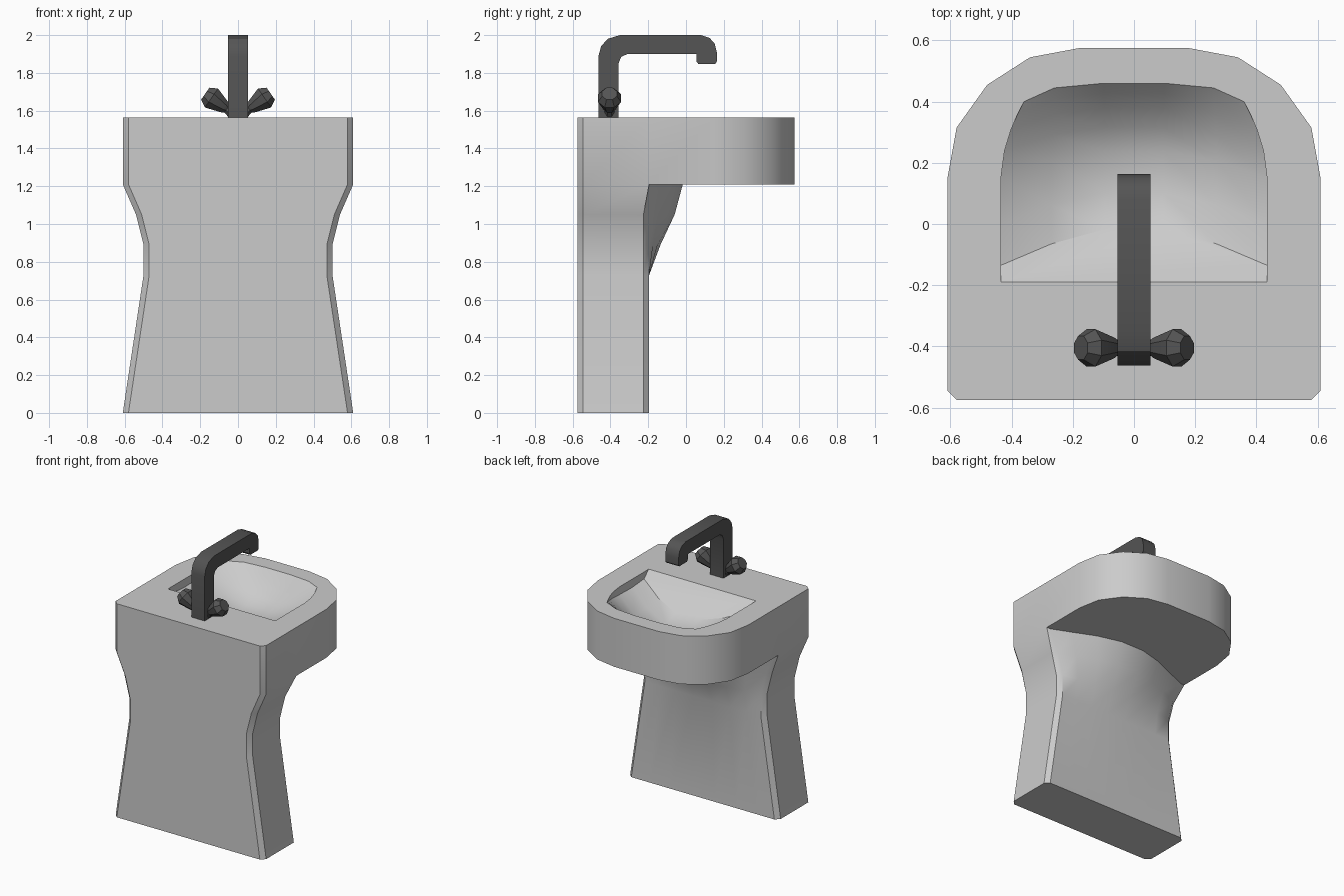
import bpy, bmesh, math
from mathutils import Vector

if "Cube" in bpy.data.objects:
    bpy.data.objects.remove(bpy.data.objects["Cube"])


def material(name, rgb):
    m = bpy.data.materials.new(name)
    m.diffuse_color = (*rgb, 1)
    m.use_nodes = True
    m.node_tree.nodes["Principled BSDF"].inputs["Base Color"].default_value = m.diffuse_color
    return m


CERAMIC = material("light grey ceramic", (0.6, 0.6, 0.6))
METAL = material("dark metal", (0.09, 0.09, 0.09))


def finish(bm, name, mat, angle=30):
    bmesh.ops.remove_doubles(bm, verts=bm.verts, dist=0.0005)
    bmesh.ops.recalc_face_normals(bm, faces=bm.faces)
    me = bpy.data.meshes.new(name)
    bm.to_mesh(me)
    bm.free()
    me.materials.append(mat)
    ob = bpy.data.objects.new(name, me)
    bpy.context.collection.objects.link(ob)
    bpy.ops.object.select_all(action='DESELECT')
    ob.select_set(True)
    bpy.context.view_layer.objects.active = ob
    bpy.ops.object.shade_smooth_by_angle(angle=math.radians(angle))
    return ob


def mirrored(half):
    """Close a half outline by reflecting it across x = 0."""
    return half + [(-p[0], *p[1:]) for p in reversed(half)]


def loft(bm, rings, closed=True):
    """Skin quads between successive rings of equal length."""
    rows = [[bm.verts.new(p) for p in r] for r in rings]
    n = len(rows[0])
    for a, b in zip(rows, rows[1:]):
        for i in range(n if closed else n - 1):
            j = (i + 1) % n
            bm.faces.new((a[i], a[j], b[j], b[i]))
    return rows


LOW, TOP = 1.21, 1.565
bm = bmesh.new()

# Pedestal: waisted rings whose back swells out under the basin
BULGE = [(0.435, 0.34), (0.27, 0.74), (0.095, 1.0)]


def pedestal_ring(z, w, swell, chamfer_y):
    half = [(w - 0.03, -0.575), (w, -0.545), (w, chamfer_y), (w - 0.03, -0.195)]
    half += [(x * (w - 0.03) / 0.58, -0.195 + swell * k) for x, k in BULGE]
    return [(x, y, z) for x, y in mirrored(half)]


rings = [pedestal_ring(*r) for r in (
    (0, 0.61, 0, -0.225), (0.73, 0.5, 0, -0.225), (0.89, 0.5, 0.06, -0.225),
    (1.05, 0.54, 0.135, -0.225), (LOW, 0.61, 0.178, -0.195))]
rows = loft(bm, rings)
bm.faces.new(rows[0])

# Basin wall, rounded towards the user side
outline = mirrored([(0.58, -0.575), (0.61, -0.545), (0.61, -0.195), (0.61, 0.15),
                    (0.58, 0.315), (0.48, 0.455), (0.34, 0.545), (0.18, 0.575)])
wall = loft(bm, [[(x, y, z) for x, y in outline] for z in (LOW, TOP)])

# Underside between the swelling and the curved wall
under = rings[-1][2:-2] + [(x, y, LOW) for x, y in reversed(outline[3:-3])]
face = bm.faces.new([bm.verts.new(p) for p in under])
bmesh.ops.triangulate(bm, faces=[face])

# Bowl: columns (front x, front y, depth, back x, back y) swept to the rim
COLUMNS = [(0.435, -0.135, 0.0, 0.36, 0.40), (0.435, -0.135, 0.05, 0.36, 0.40),
           (0.27, -0.065, 0.12, 0.26, 0.445), (0.095, -0.017, 0.165, 0.1, 0.46)]
STEPS = [0, 0.25, 0.533, 0.7, 0.83, 0.93, 1]


def bowl_row(t):
    row = []
    for fx, fy, d, bx, by in COLUMNS:
        s = max(0, (t - 0.533) / 0.467)
        depth = d * (1 - t ** 2.6) + d * 0.35 * math.sin(math.pi * t)
        row.append((fx + (bx - fx) * s ** 1.8, fy + (by - fy) * t, TOP - depth))
    return mirrored(row)


bowl = loft(bm, [bowl_row(t) for t in STEPS], closed=False)

# Sloping faucet-side wall of the bowl
corners = [bm.verts.new((s * 0.435, -0.19, TOP)) for s in (1, -1)]
front = bowl[0]
bm.faces.new((corners[0], front[0], front[1]))
bm.faces.new((corners[1], front[-2], front[-1]))
bm.faces.new([corners[0]] + front[1:-1] + [corners[1]])

# Flat rim filled between the wall top and the bowl opening
bmesh.ops.remove_doubles(bm, verts=bm.verts, dist=0.0005)
rim = [e for e in bm.edges if e.is_boundary
       and all(abs(v.co.z - TOP) < 0.001 for v in e.verts)]
bmesh.ops.triangle_fill(bm, edges=rim, use_beauty=True, normal=(0, 0, 1))
finish(bm, "sink_body", CERAMIC)

# Faucet spout: bent bar profile extruded across x
profile = [(-0.463, TOP), (-0.463, 1.89), (-0.45, 1.94), (-0.415, 1.98), (-0.35, 2.0),
           (0.08, 2.0), (0.125, 1.985), (0.152, 1.955), (0.163, 1.91), (0.163, 1.86),
           (0.155, 1.848), (0.065, 1.848), (0.056, 1.86), (0.056, 1.9), (-0.31, 1.9),
           (-0.343, 1.885), (-0.357, 1.85), (-0.357, TOP)]
bm = bmesh.new()
sides = loft(bm, [[(x, y, z) for y, z in profile] for x in (-0.054, 0.054)])
for s in sides:
    bm.faces.new(s)
finish(bm, "faucet_spout", METAL)

# Tap handles: flared faceted knobs tilted outwards
for side, name in ((1, "right_tap_handle"), (-1, "left_tap_handle")):
    axis = Vector((0.82 * side, 0, 0.57))
    up = Vector((-0.57 * side, 0, 0.82))
    base = Vector((0.03 * side, -0.405, 1.59))
    bm = bmesh.new()
    rings = []
    for s, r in ((0, 0.035), (0.035, 0.026), (0.05, 0.036), (0.135, 0.066), (0.175, 0.042)):
        rings.append([base + axis * s + r * (up * math.cos(a) + Vector((0, math.sin(a), 0)))
                      for a in (math.tau * (k + 0.5) / 8 for k in range(8))])
    rows = loft(bm, rings)
    bm.faces.new(rows[0])
    bm.faces.new(rows[-1])
    finish(bm, name, METAL, 20)
